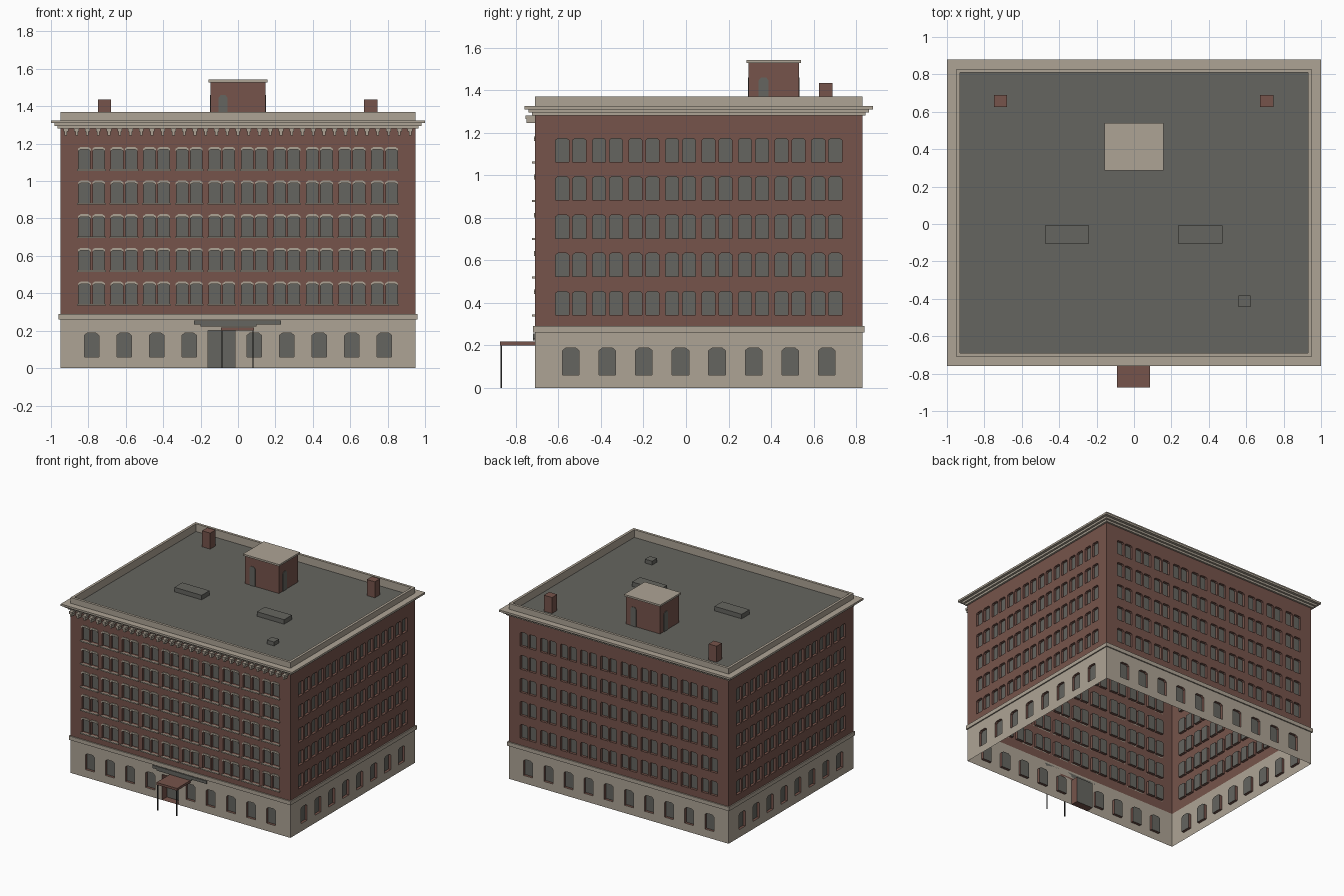
import bpy, bmesh
from math import cos, sin, pi
from mathutils import Vector

old = bpy.data.objects.get("Cube")
if old:
    bpy.data.objects.remove(old)


def material(name, rgb):
    m = bpy.data.materials.new(name)
    m.use_nodes = True
    m.diffuse_color = (*rgb, 1)
    m.node_tree.nodes["Principled BSDF"].inputs["Base Color"].default_value = (*rgb, 1)
    return m


BRICK = material("brick", (0.18, 0.088, 0.07))
STONE = material("stone", (0.42, 0.37, 0.30))
GREY = material("grey_glass_and_roofing", (0.13, 0.13, 0.115))
DARK = material("dark_metal", (0.03, 0.03, 0.03))

# Main dimensions
HX, HY, CY = 0.95, 0.77, 0.06
BASE_TOP, WALL_TOP, ROOF = 0.27, 1.285, 1.31
FLOORS = [0.343 + 0.18 * i for i in range(5)]
WIN_H = 0.11
FRONT_BAYS = [0.174 * (i - 4.5) for i in range(10)]
SIDE_BAYS = [0.172 * (i - 3.5) for i in range(8)]


def finish(bm, name, mats):
    mesh = bpy.data.meshes.new(name)
    bm.to_mesh(mesh)
    bm.free()
    for m in mats:
        mesh.materials.append(m)
    ob = bpy.data.objects.new(name, mesh)
    bpy.context.collection.objects.link(ob)
    return ob


def add_face(bm, pts, index=0):
    bm.faces.new([bm.verts.new(p) for p in pts]).material_index = index


def add_box(bm, x0, x1, y0, y1, z0, z1):
    verts = bmesh.ops.create_cube(bm, size=1)["verts"]
    for v in verts:
        v.co = (x1 if v.co.x > 0 else x0, y1 if v.co.y > 0 else y0, z1 if v.co.z > 0 else z0)


def boxes(name, mat, *dims):
    bm = bmesh.new()
    for d in dims:
        add_box(bm, *d)
    return finish(bm, name, [mat])


def side_mapper(side):
    """Maps (along, up, outward) to space for one of the four sides."""
    a = side * pi / 2
    u, n = Vector((cos(a), sin(a), 0)), Vector((sin(a), -cos(a), 0))
    dist = HX if side % 2 else HY
    return lambda s, z, out=0: Vector((0, CY, z)) + u * s + n * (dist + out)


def wall_side(bm, side, z0, z1, columns):
    """Wall sheet with recessed openings; slot 0 wall, 1 reveal, 2 glass."""
    at = side_mapper(side)

    def quad(a, b, c, d):
        if b - a > 1e-5 and d - c > 1e-5:
            add_face(bm, [at(a, c), at(b, c), at(b, d), at(a, d)])

    half = HY if side % 2 else HX
    cursor = -half
    for a, b, rows, chamfer, depth in sorted(columns):
        quad(cursor, a, z0, z1)
        level = z0
        for lo, hi in rows:
            quad(a, b, level, lo)
            k, w = chamfer, chamfer * 1.3
            outline = [(a, lo), (b, lo), (b, hi - k), (b - w, hi), (a + w, hi), (a, hi - k)]
            if k == 0:
                outline = [(a, lo), (b, lo), (b, hi), (a, hi)]
            else:
                add_face(bm, [at(b, hi - k), at(b, hi), at(b - w, hi)])
                add_face(bm, [at(a, hi - k), at(a + w, hi), at(a, hi)])
            for p, q in zip(outline, outline[1:] + outline[:1]):
                add_face(bm, [at(*p), at(*q), at(*q, -depth), at(*p, -depth)], 1)
            add_face(bm, [at(*p, -depth) for p in outline], 2)
            level = hi
        quad(a, b, level, z1)
        cursor = b
    quad(cursor, half, z0, z1)


# Brick upper walls with paired windows, stone base with single windows
upper, base = bmesh.new(), bmesh.new()
for side in range(4):
    bays = SIDE_BAYS if side % 2 else FRONT_BAYS
    gap = 0.04 if side % 2 else 0.038
    rows = [(z, z + WIN_H) for z in FLOORS]
    pairs = [(c + s - 0.031, c + s + 0.031, rows, 0.008, 0.02) for c in bays for s in (-gap, gap)]
    wall_side(upper, side, BASE_TOP, WALL_TOP, pairs)
    singles = [(c - 0.039, c + 0.039, [(0.06, 0.187)], 0.012, 0.02) for c in bays]
    if side == 0:
        singles[4] = (-0.16, -0.015, [(0, 0.2)], 0, 0.06)  # entrance
    wall_side(base, side, 0, BASE_TOP, singles)
finish(upper, "brick_walls", [BRICK, BRICK, GREY])
finish(base, "stone_base", [STONE, BRICK, GREY])


def moulding(name, profile):
    """Sweeps an (outward, height) profile around the building."""
    bm = bmesh.new()
    rings = []
    for out, z in profile:
        x, y = HX + out, HY + out
        corners = [(-x, -y), (x, -y), (x, y), (-x, y)]
        rings.append([bm.verts.new((px, CY + py, z)) for px, py in corners])
    for lo, hi in zip(rings, rings[1:]):
        for i in range(4):
            j = (i + 1) % 4
            bm.faces.new([lo[i], lo[j], hi[j], hi[i]])
    return finish(bm, name, [STONE])


moulding("belt_course", [(0, 0.26), (0.009, 0.26), (0.009, 0.29), (0, 0.29)])
moulding("cornice_and_parapet", [
    (0, 1.28), (0.014, 1.28), (0.014, 1.295), (0.03, 1.295), (0.03, 1.31), (0.05, 1.31),
    (0.05, 1.325), (0, 1.325), (0, 1.37), (-0.02, 1.37), (-0.02, ROOF)])

# Roof deck
bm = bmesh.new()
rx, ry = HX - 0.02, HY - 0.02
add_face(bm, [(-rx, CY - ry, ROOF), (rx, CY - ry, ROOF), (rx, CY + ry, ROOF), (-rx, CY + ry, ROOF)])
finish(bm, "roof_deck", [GREY])

# Front sills, shallow arched lintels and cornice brackets
FY = CY - HY
boxes("front_sills", STONE, *[
    (c - 0.077, c + 0.077, FY - 0.014, FY, z - 0.008, z + 0.001) for c in FRONT_BAYS for z in FLOORS])


def add_prism(bm, outline, at, depth):
    front = [at(s, z, depth) for s, z in outline]
    back = [at(s, z, 0) for s, z in outline]
    add_face(bm, front)
    for i in range(len(outline)):
        j = (i + 1) % len(outline)
        add_face(bm, [back[i], back[j], front[j], front[i]])


bm = bmesh.new()
for c in FRONT_BAYS:
    for s in (c - 0.038, c + 0.038):
        for z in FLOORS:
            t = z + WIN_H
            add_prism(bm, [(s - 0.034, t - 0.012), (s - 0.02, t - 0.004), (s + 0.02, t - 0.004),
                           (s + 0.034, t - 0.012), (s + 0.034, t), (s + 0.02, t + 0.01),
                           (s - 0.02, t + 0.01), (s - 0.034, t)], side_mapper(0), 0.006)
finish(bm, "front_lintels", [STONE])

bm = bmesh.new()
for i in range(33):
    x = 0.0575 * (i - 16)
    add_box(bm, x - 0.013, x + 0.013, FY - 0.046, FY, 1.265, 1.282)
    add_box(bm, x - 0.007, x + 0.007, FY - 0.04, FY, 1.245, 1.265)
finish(bm, "cornice_brackets", [STONE])

# Entrance canopy, posts and sign plate
boxes("entrance_canopy", BRICK, (-0.092, 0.086, -0.875, FY, 0.2, 0.218))
boxes("canopy_posts", DARK, *[(x - 0.003, x + 0.003, -0.872, -0.866, 0, 0.2) for x in (-0.085, 0.08)])
boxes("entrance_sign_plate", GREY, (-0.235, 0.23, FY - 0.009, FY, 0.232, 0.255),
      (-0.2, 0.1, FY - 0.009, FY, 0.222, 0.232))

# Rooftop stair house with a door on each side
PX, PY, PC = 0.147, 0.118, 0.413
boxes("stair_house", BRICK, (-PX, PX, PC - PY, PC + PY, ROOF, 1.53))
boxes("stair_house_cap", STONE, (-PX - 0.01, PX + 0.01, PC - PY - 0.01, PC + PY + 0.01, 1.528, 1.542))
bm = bmesh.new()
for side in range(4):
    reach, shift = (PX, -0.048) if side % 2 else (PY, -0.08)
    a = side * pi / 2
    u, n = Vector((cos(a), sin(a), 0)), Vector((sin(a), -cos(a), 0))

    def on_house(s, z, out):
        return Vector((0, PC, z)) + u * (s + shift) + n * (reach + out)

    add_prism(bm, [(-0.024, ROOF), (0.024, ROOF), (0.024, 1.445), (0.012, 1.46),
                   (-0.012, 1.46), (-0.024, 1.445)], on_house, 0.004)
finish(bm, "stair_house_doors", [GREY])

# Chimneys and low roof boxes
boxes("chimneys", BRICK, *[(x - 0.035, x + 0.035, 0.625, 0.69, ROOF, 1.435) for x in (-0.713, 0.71)])
boxes("skylights", GREY, *[(x - 0.118, x + 0.118, -0.105, -0.008, ROOF, 1.345) for x in (-0.358, 0.354)])
boxes("roof_vent", GREY, (0.56, 0.622, -0.443, -0.382, ROOF, 1.34))
